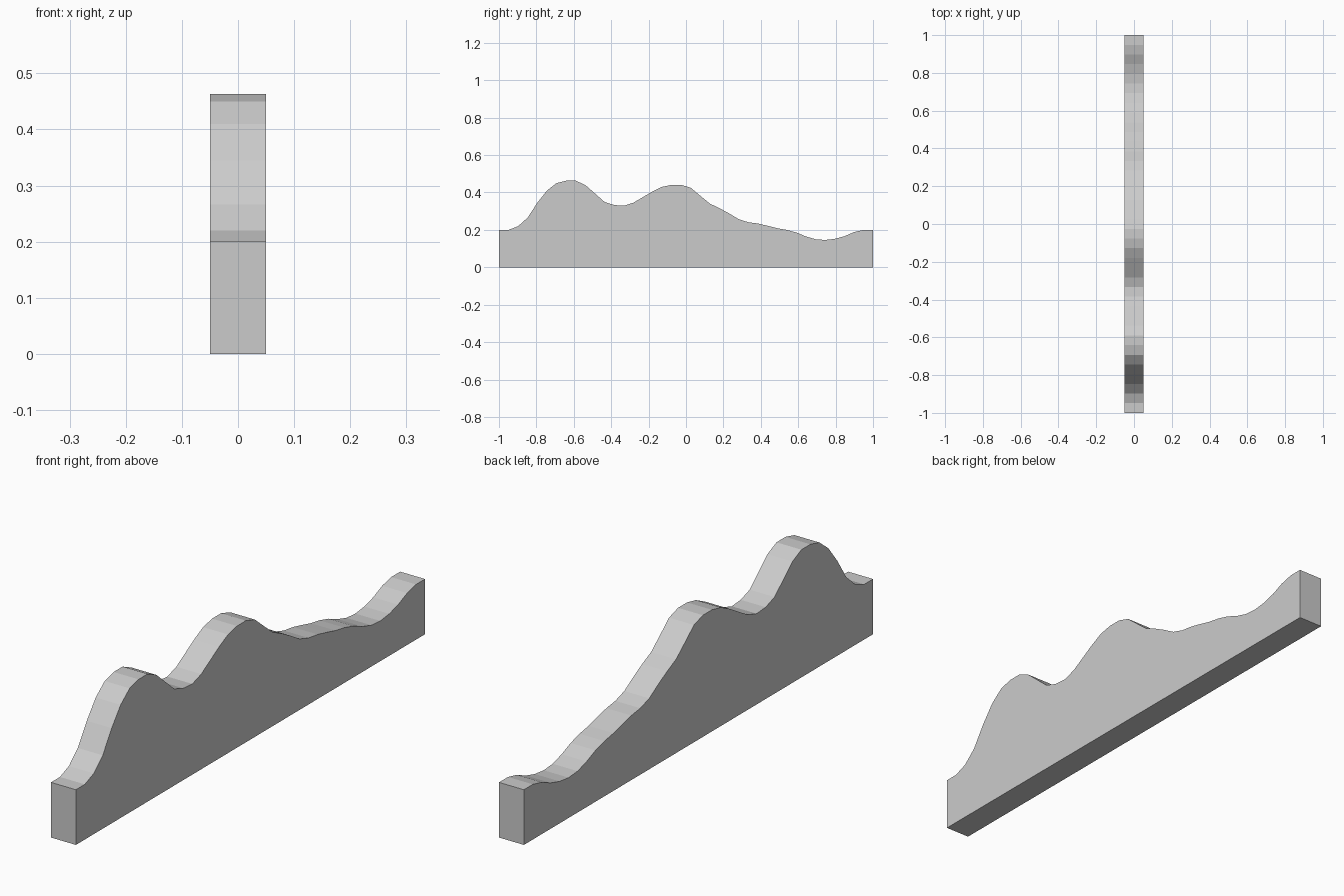
import bpy, bmesh

if "Cube" in bpy.data.objects:
    bpy.data.objects.remove(bpy.data.objects["Cube"])

HALF_WIDTH = 0.05

# Heights of the rolling top edge, evenly spaced from y = -1 to y = 1
heights = [0.2, 0.2, 0.22, 0.266, 0.345, 0.41, 0.45, 0.463, 0.463, 0.44,
           0.395, 0.35, 0.333, 0.329, 0.345, 0.375, 0.405, 0.43, 0.441, 0.441,
           0.425, 0.382, 0.34, 0.316, 0.288, 0.257, 0.241, 0.234, 0.222, 0.209,
           0.2, 0.186, 0.165, 0.15, 0.146, 0.152, 0.166, 0.188, 0.2, 0.2]
n = len(heights)
profile = [(-1, 0)] + [(-1 + 2 * i / (n - 1), z) for i, z in enumerate(heights)] + [(1, 0)]

# Wavy slab: side profile extruded across x
bm = bmesh.new()
side = bm.faces.new([bm.verts.new((-HALF_WIDTH, y, z)) for y, z in profile])
result = bmesh.ops.extrude_face_region(bm, geom=[side], use_keep_orig=True)
moved = [g for g in result["geom"] if isinstance(g, bmesh.types.BMVert)]
bmesh.ops.translate(bm, verts=moved, vec=(2 * HALF_WIDTH, 0, 0))
bmesh.ops.recalc_face_normals(bm, faces=bm.faces)

mesh = bpy.data.meshes.new("wavy_slab")
bm.to_mesh(mesh)
bm.free()
bpy.context.collection.objects.link(bpy.data.objects.new("wavy_slab", mesh))
